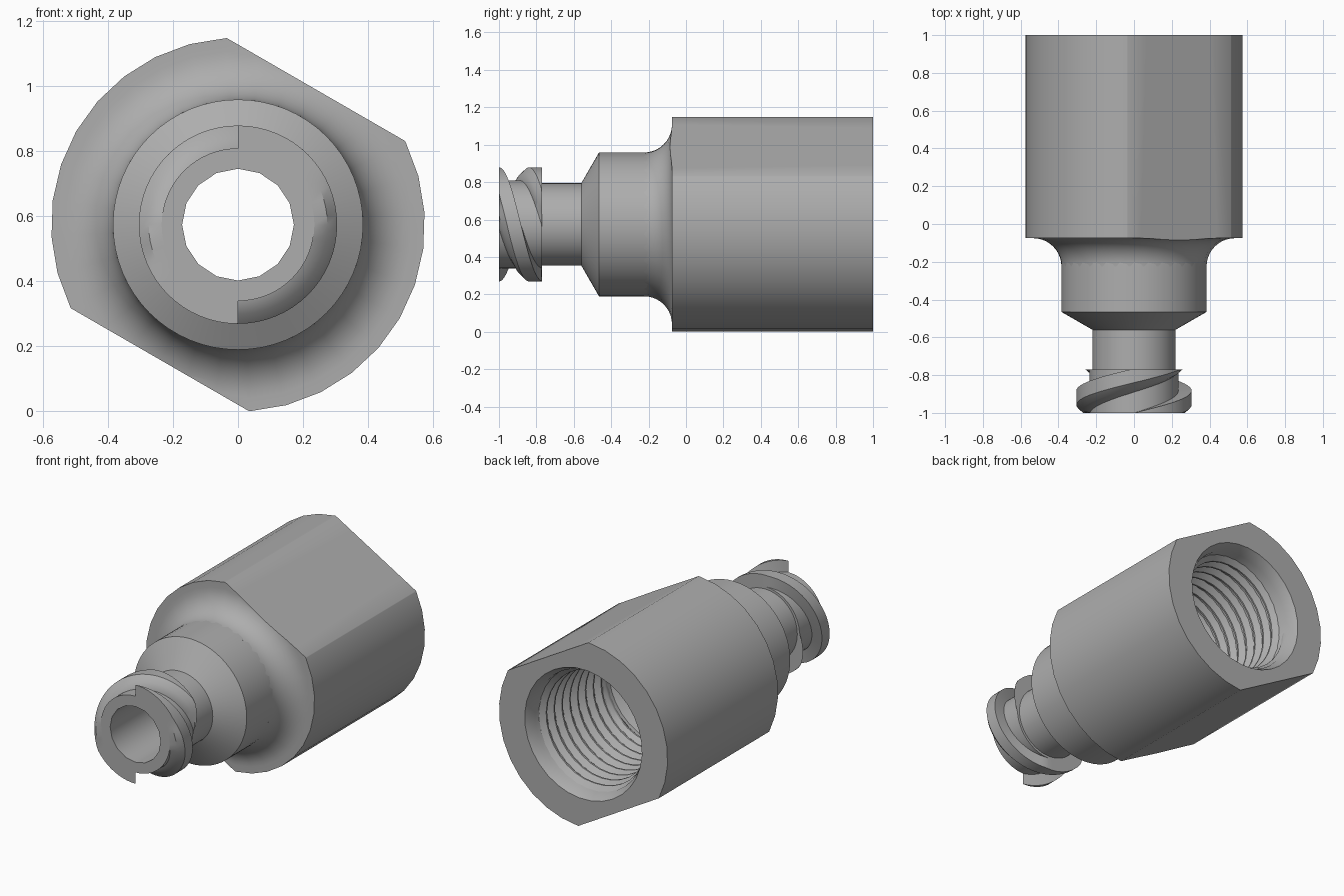
import bpy, bmesh, math
from mathutils import Vector

if "Cube" in bpy.data.objects:
    bpy.data.objects.remove(bpy.data.objects["Cube"])

AXIS_Z = 0.574
FRONT, STEP = -1.0, -0.77

grey = bpy.data.materials.new("plain_grey")
grey.use_nodes = True
grey.diffuse_color = (0.42, 0.42, 0.42, 1)
grey.node_tree.nodes["Principled BSDF"].inputs["Base Color"].default_value = (0.42, 0.42, 0.42, 1)


def polar(r, angle, y):
    return Vector((r * math.cos(angle), y, AXIS_Z + r * math.sin(angle)))


def clamp(v, low, high):
    return max(low, min(high, v))


def finish(name, bm):
    bmesh.ops.recalc_face_normals(bm, faces=bm.faces)
    mesh = bpy.data.meshes.new(name)
    bm.to_mesh(mesh)
    bm.free()
    mesh.materials.append(grey)
    obj = bpy.data.objects.new(name, mesh)
    bpy.context.collection.objects.link(obj)
    bpy.ops.object.select_all(action="DESELECT")
    obj.select_set(True)
    bpy.context.view_layer.objects.active = obj
    bpy.ops.object.shade_smooth_by_angle(angle=math.radians(30))
    return obj


def lathe(profile, sides, phase=0.0):
    """Closed (radius, y) profile swept round the long axis."""
    bm = bmesh.new()
    rings = [[bm.verts.new(polar(r, phase + math.tau * i / sides, y)) for r, y in profile]
             for i in range(sides)]
    n = len(profile)
    for i in range(sides):
        a, b = rings[i], rings[(i + 1) % sides]
        for j in range(n):
            k = (j + 1) % n
            bm.faces.new((a[j], a[k], b[k], b[j]))
    return bm


def helix(name, section, start, sweep, sides):
    """Right-handed ridge; section(t) gives its (radius, y) points at turn angle t."""
    bm = bmesh.new()
    count = round(sweep / math.tau * sides)
    rows = []
    for i in range(count + 1):
        t = sweep * i / count
        rows.append([bm.verts.new(polar(r, start - t, y)) for r, y in section(t)])
    n = len(rows[0])
    for a, b in zip(rows, rows[1:]):
        for j in range(n):
            k = (j + 1) % n
            bm.faces.new((a[j], a[k], b[k], b[j]))
    bm.faces.new(rows[0])
    bm.faces.new(rows[-1])
    return finish(name, bm)


# Main body: filleted shoulder, chamfered tapered socket behind
fillet = [(0.535 - 0.15 * math.cos(q), -0.225 + 0.15 * math.sin(q))
          for q in (math.pi / 2 * i / 10 for i in range(11))]
body = lathe(fillet + [(0.575, -0.075), (0.575, 1), (0.40, 1), (0.37, 0.94),
                       (0.35, 0.25), (0.18, 0.15), (0.18, -0.225)],
             32, math.radians(3.75))

# Two wrench flats
normal = Vector((0.5, 0, math.sqrt(0.75)))
for side in (1, -1):
    cut = bmesh.ops.bisect_plane(
        body, geom=body.verts[:] + body.edges[:] + body.faces[:], dist=1e-5,
        plane_co=Vector((0, 0, AXIS_Z)) + normal * side * 0.48,
        plane_no=normal * side, clear_outer=True)
    rim = [e for e in cut["geom_cut"] if isinstance(e, bmesh.types.BMEdge) and e.is_boundary]
    bmesh.ops.edgeloop_fill(body, edges=rim)
finish("body_with_flats", body)

# Neck, cone and front tube
finish("neck", lathe([(0.385, -0.12), (0.385, -0.465), (0.22, -0.56), (0.22, STEP),
                      (0.235, STEP), (0.235, FRONT), (0.185, FRONT), (0.185, -0.12)], 64))

# Through bore lining
finish("bore", lathe([(0.172, FRONT), (0.20, FRONT), (0.20, 0.14), (0.172, 0.14)], 16))


# Two locking lugs, trimmed by the end planes of the front tube
def lug_section(t):
    back = FRONT + 0.235 * t / math.pi
    front = back - 0.125
    rise = clamp((STEP - front) / 0.05, 0, 1)
    crest = 0.235 + 0.07 * rise

    def trim(y):
        return clamp(y, FRONT, STEP)
    return [(0.225, trim(back)), (crest, trim(back)),
            (crest, trim(front + 0.05)), (crest - 0.03 * rise, trim(front + 0.02)),
            (0.235, trim(front)), (0.225, trim(front))]


for name, start in (("lug_a", math.pi / 2), ("lug_b", -math.pi / 2)):
    helix(name, lug_section, start, math.radians(276), 64)

# Internal thread following the socket taper
PITCH, TURNS = 0.073, 8.5


def thread_section(t):
    y = 0.29 + PITCH * t / math.tau
    root = 0.35 + 0.03 * (y - 0.25)
    fade = clamp(min(t, TURNS * math.tau - t) / 1.5, 0.05, 1)
    crest = root - 0.03 * fade
    return [(root + 0.004, y - 0.035), (crest, y - 0.005),
            (crest, y + 0.005), (root + 0.004, y + 0.035)]


helix("socket_thread", thread_section, 0, TURNS * math.tau, 32)
